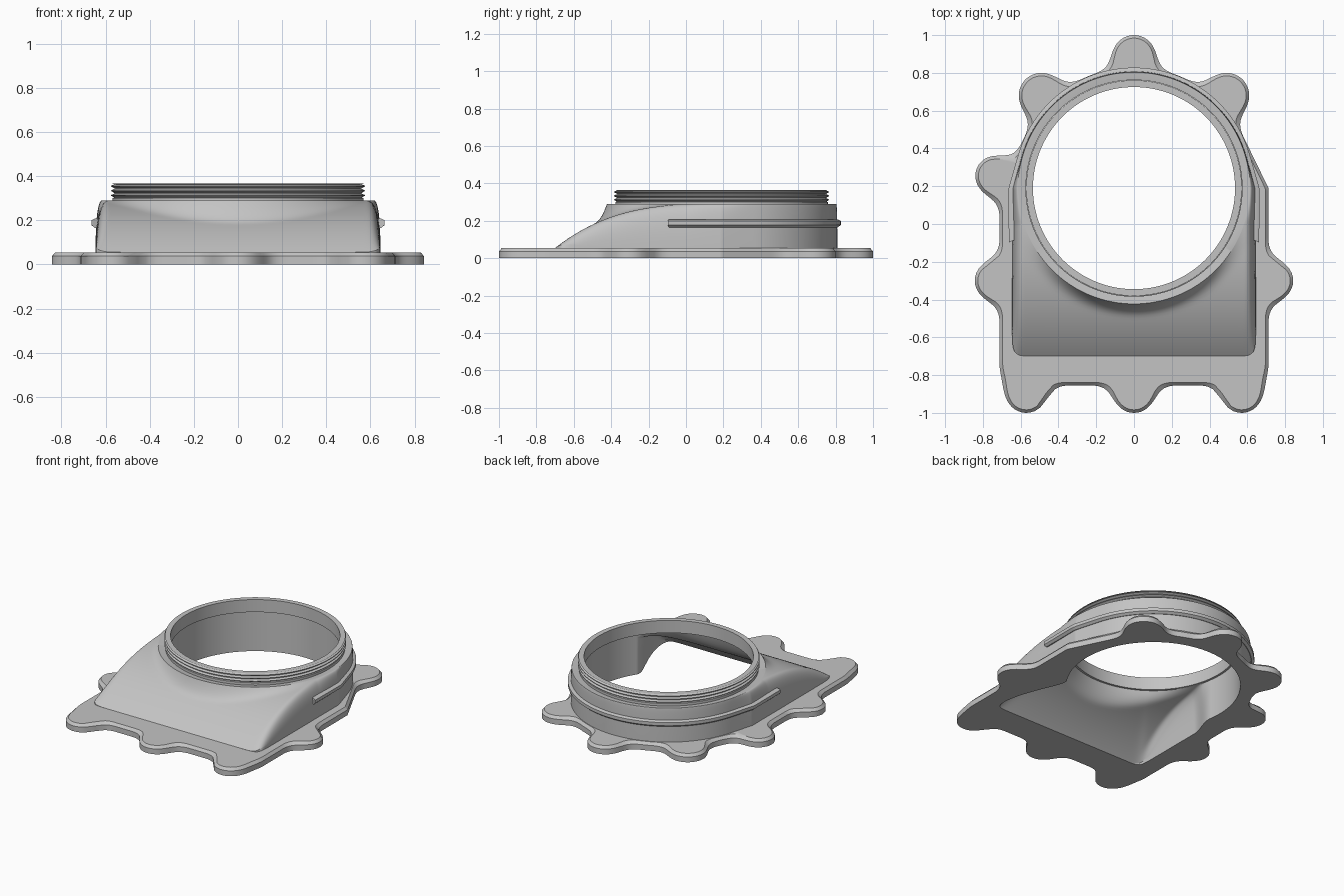
import bpy
import math
from math import sin, cos, tau, hypot

cube = bpy.data.objects.get("Cube")
if cube:
    bpy.data.objects.remove(cube, do_unlink=True)

CY = 0.19            # bore axis, y
BASE = 0.055         # flange thickness
SHOULDER = 0.29      # top of the body
R_SHOULDER, R_BORE, R_CAVITY, R_BODY = 0.613, 0.535, 0.55, 0.619
HALF_W, FRONT = 0.645, 0.89
N = 420
ANGLES = [tau * i / N for i in range(N)]

grey = bpy.data.materials.new("light_grey")
grey.use_nodes = True
grey.diffuse_color = (0.55, 0.55, 0.55, 1)
grey.node_tree.nodes["Principled BSDF"].inputs["Base Color"].default_value = grey.diffuse_color


def sweep(name, sections, ring=True):
    """Skin closed (radius, z) sections, given as (angle, points), around the bore axis."""
    count, size = len(sections), len(sections[0][1])
    verts = [(r * cos(a), CY + r * sin(a), z) for a, pts in sections for r, z in pts]
    faces = []
    for i in range(count if ring else count - 1):
        j = (i + 1) % count
        for k in range(size):
            m = (k + 1) % size
            faces.append((i * size + k, j * size + k, j * size + m, i * size + m))
    if not ring:
        faces.append(tuple(range(size)))
        faces.append(tuple((count - 1) * size + k for k in reversed(range(size))))
    mesh = bpy.data.meshes.new(name)
    mesh.from_pydata(verts, [], faces)
    mesh.materials.append(grey)
    obj = bpy.data.objects.new(name, mesh)
    bpy.context.collection.objects.link(obj)
    bpy.ops.object.select_all(action='DESELECT')
    obj.select_set(True)
    bpy.context.view_layer.objects.active = obj
    bpy.ops.object.mode_set(mode='EDIT')
    bpy.ops.mesh.select_all(action='SELECT')
    bpy.ops.mesh.normals_make_consistent(inside=False)
    bpy.ops.object.mode_set(mode='OBJECT')
    bpy.ops.object.shade_smooth_by_angle(angle=math.radians(35))


def box_ray(a, half_w, front):
    """Distance from the bore axis to a rounded front corner rectangle."""
    p = 30
    return ((abs(cos(a)) / half_w) ** p + (abs(sin(a)) / front) ** p) ** (-1 / p)


def body_ray(a):
    """Outer wall: square front, then tangent lines onto the round back."""
    if sin(a) < 0:
        return box_ray(a, HALF_W, FRONT)
    lean = math.acos(R_BODY / HALF_W)
    side = math.atan2(sin(a), abs(cos(a)))
    return R_BODY / cos(min(side, lean) - lean)


def cavity_ray(a):
    """Opening: round at the back, square in front; the left wall hugs the bore further."""
    begin, end = (0.55, 0.80) if cos(a) > 0 else (0.15, 0.45)
    t = min(1, max(0, (-sin(a) - begin) / (end - begin)))
    w = t * t * (3 - 2 * t)
    return R_CAVITY + (box_ray(a, 0.59, 0.84) - R_CAVITY) * w if w else R_CAVITY


# Flange outline: circle, rounded plate and mounting lugs blended together
LUGS = [(0, 0.885, 0.115), (-0.735, 0.255, 0.105), (0, -0.89, 0.11)]
for side in (-1, 1):
    LUGS += [(side * 0.49, 0.68, 0.12), (side * 0.738, -0.30, 0.105), (side * 0.57, -0.89, 0.11)]
R_FLANGE, PLATE_W = 0.64, 0.712
TAPER = math.acos(R_FLANGE / PLATE_W)


def blend(a, b, k):
    h = max(k - abs(a - b), 0) / k
    return min(a, b) - h * h * k / 4


def flange_distance(x, y):
    rad = 0.13
    qx, qy = abs(x) - PLATE_W + rad, abs(y + 0.1925) - 0.6625 + rad
    plate = hypot(max(qx, 0), max(qy, 0)) + min(max(qx, qy), 0) - rad
    plate = max(plate, abs(x) * cos(TAPER) + (y - CY) * sin(TAPER) - R_FLANGE)
    d = min(hypot(x, y - CY) - R_FLANGE, plate)
    for lx, ly, r in LUGS:
        d = blend(d, hypot(x - lx, y - ly) - r, 0.12)
    return d


def flange_ray(a, inset):
    def outside(r):
        return flange_distance(r * cos(a), CY + r * sin(a)) > -inset
    hi = 1.45
    while outside(hi - 0.02):
        hi -= 0.02
    lo = hi - 0.02
    for _ in range(12):
        mid = (lo + hi) / 2
        lo, hi = (lo, mid) if outside(mid) else (mid, hi)
    return lo


sections = []
for a in ANGLES:
    edge, top, hole = flange_ray(a, 0), flange_ray(a, 0.016), cavity_ray(a)
    sections.append((a, [(hole, 0), (edge, 0), (edge, 0.037), (top, BASE), (hole, BASE)]))
sweep("mounting_flange", sections)


# Body shell: sloping front sheet, rounded side walls and a flared neck root
def body_height(a, r):
    x, y = r * cos(a), CY + r * sin(a)
    u = min(1, max(0, (y + 0.7) / 0.9))
    z = SHOULDER - (SHOULDER - BASE) * (1 - u) ** 3
    z += (SHOULDER - z) * max(0, 1 - (r - R_SHOULDER) / 0.08) ** 3
    if sin(a) < 0:
        d, gap = HALF_W - abs(x), HALF_W - R_SHOULDER * abs(cos(a))
    else:
        d, gap = body_ray(a) - r, body_ray(a) - R_SHOULDER
    q = min(1, max(0, d / min(0.06, gap)))
    return BASE + (z - BASE) * (1 - (1 - q) ** 2.5) ** 0.4


STEPS = 26
sections = []
for a in ANGLES:
    reach, hole = body_ray(a), cavity_ray(a)
    outer, inner = [], []
    for i in range(STEPS + 1):
        t = i / STEPS
        s = t * t * (3 - 2 * t)
        r = R_SHOULDER + (reach - R_SHOULDER) * s
        z = body_height(a, r)
        outer.append((r, z))
        inner.append((R_CAVITY + (hole - R_CAVITY) * s, (z - BASE) * 0.28 / (SHOULDER - BASE)))
    outer.append((reach, 0.03))
    inner[-1] = (hole, 0)
    sections.append((a, outer + inner[::-1]))
sweep("body_shell", sections)

# Threaded neck
thread = [(0.568, 0.28), (0.568, 0.3)]
for i in range(3):
    z = 0.3 + i * 0.021
    thread += [(0.56, z + 0.003), (0.575, z + 0.011), (0.575, z + 0.014), (0.56, z + 0.021)]
neck = [(R_BORE, 0.279)] + thread + [(0.57, 0.366), (R_BORE, 0.366)]
sweep("threaded_neck", [(a, neck) for a in ANGLES])

# Rib around the back and sides
start = math.atan2(-0.28, HALF_W)
span = math.pi - 2 * start
sections = []
for i in range(201):
    a = start + span * i / 200
    r = body_ray(a)
    sections.append((a, [(r - 0.03, 0.165), (r + 0.003, 0.165), (r + 0.019, 0.178),
                         (r + 0.019, 0.2), (r + 0.003, 0.208), (r - 0.03, 0.208)]))
sweep("side_rib", sections, ring=False)
